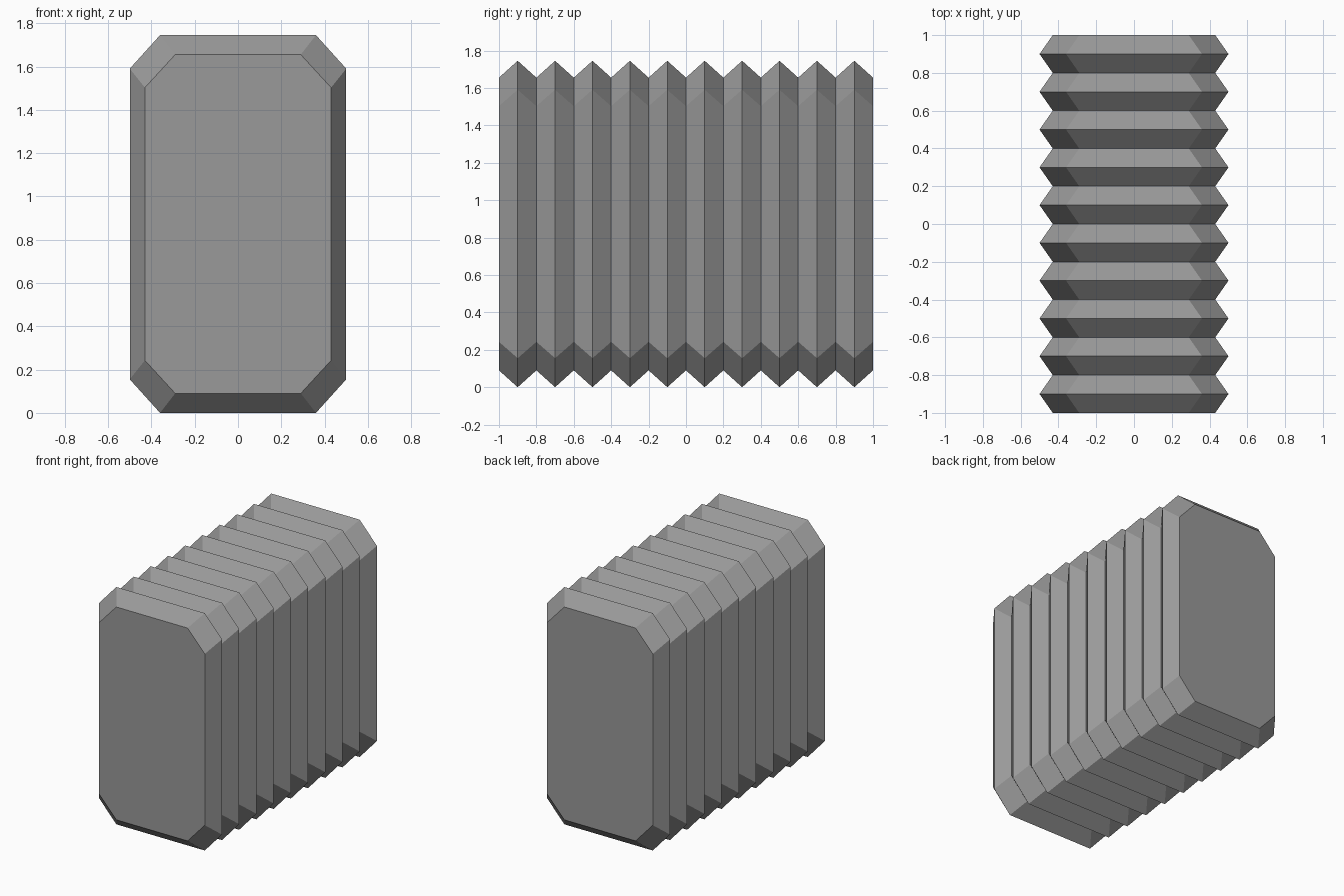
import bpy
import bmesh

if "Cube" in bpy.data.objects:
    bpy.data.objects.remove(bpy.data.objects["Cube"])

# Single grey colour
grey = bpy.data.materials.new("grey")
grey.diffuse_color = (0.32, 0.32, 0.32, 1.0)
grey.use_nodes = True
grey.node_tree.nodes["Principled BSDF"].inputs["Base Color"].default_value = grey.diffuse_color

MID_Z = 0.8725
FOLDS = 20


def octagon(flat_x, half_x, flat_z, half_z):
    """Chamfered rectangle outline, counter-clockwise seen from the front."""
    return [(flat_x, -half_z), (half_x, -flat_z), (half_x, flat_z), (flat_x, half_z),
            (-flat_x, half_z), (-half_x, flat_z), (-half_x, -flat_z), (-flat_x, -half_z)]


valley = octagon(0.29, 0.43, 0.63, 0.7825)
ridge = octagon(0.36, 0.50, 0.7175, 0.8725)

# Bellows body: alternating valley and ridge rings along y, capped at both ends
bm = bmesh.new()
rings = []
for i in range(FOLDS + 1):
    y = -1 + 2 * i / FOLDS
    outline = ridge if i % 2 else valley
    rings.append([bm.verts.new((x, y, z + MID_Z)) for x, z in outline])
for a, b in zip(rings, rings[1:]):
    for k in range(8):
        n = (k + 1) % 8
        bm.faces.new((a[k], b[k], b[n], a[n]))
bm.faces.new(rings[0])
bm.faces.new(rings[-1][::-1])
bmesh.ops.recalc_face_normals(bm, faces=bm.faces)

mesh = bpy.data.meshes.new("bellows")
bm.to_mesh(mesh)
bm.free()
mesh.materials.append(grey)
bpy.context.collection.objects.link(bpy.data.objects.new("bellows", mesh))
